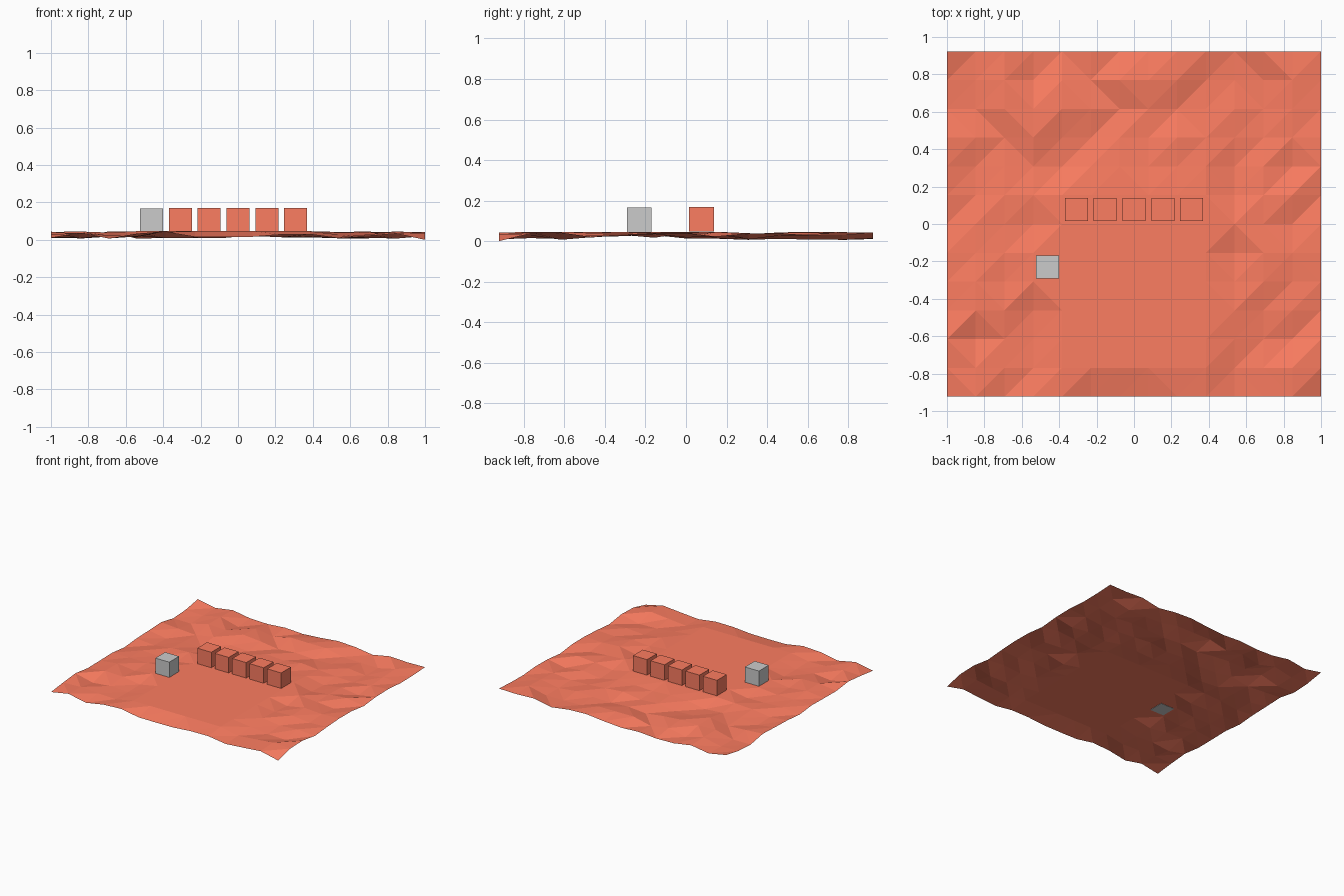
import bpy, bmesh, random

if "Cube" in bpy.data.objects:
    bpy.data.objects.remove(bpy.data.objects["Cube"])

random.seed(11)
NX, NY = 13, 12
CELL = 2 / NX
FLAT = 0.046          # height of the level clearing
BOX = 0.8 * CELL
CORNERS = {(0, 0): 0.01, (NX, 0): 0.0, (0, NY): 0.044, (NX, NY): 0.038}

red = bpy.data.materials.new("clay_red")
red.diffuse_color = (0.98, 0.205, 0.119, 1)
red.use_nodes = True
red.node_tree.nodes["Principled BSDF"].inputs["Base Color"].default_value = red.diffuse_color


def cell_pos(i, j):
    return (i - NX / 2) * CELL, (j - NY / 2) * CELL


def is_flat(i, j):
    clearing = 4 <= i <= 9 and 1 <= j <= 7
    box_pad = 3 <= i <= 4 and 4 <= j <= 5
    return clearing or box_pad


def height(i, j):
    h = random.uniform(0.006, 0.045)
    if is_flat(i, j):
        return FLAT
    return CORNERS.get((i, j), h)


def finish(name, bm, material=None):
    mesh = bpy.data.meshes.new(name)
    bm.to_mesh(mesh)
    bm.free()
    obj = bpy.data.objects.new(name, mesh)
    bpy.context.collection.objects.link(obj)
    if material:
        mesh.materials.append(material)
    return obj


# Uneven ground sheet, each cell split along its flatter diagonal
bm = bmesh.new()
grid = [[bm.verts.new((*cell_pos(i, j), height(i, j))) for j in range(NY + 1)]
        for i in range(NX + 1)]
for i in range(NX):
    for j in range(NY):
        a, b = grid[i][j], grid[i + 1][j]
        c, d = grid[i + 1][j + 1], grid[i][j + 1]
        if abs(a.co.z - c.co.z) <= abs(b.co.z - d.co.z) + 0.008:
            tris = ((a, b, c), (a, c, d))
        else:
            tris = ((a, b, d), (b, c, d))
        for tri in tris:
            bm.faces.new(tri)
finish("ground", bm, red)


# Boxes centred on ground cells
def add_box(name, i, j, bottom, material=None):
    bm = bmesh.new()
    bmesh.ops.create_cube(bm, size=BOX)
    obj = finish(name, bm, material)
    x, y = cell_pos(i + 0.5, j + 0.5)
    obj.location = (x, y, bottom + BOX / 2)


for k in range(5):
    add_box(f"red_box_{k + 1}", 4 + k, 6, FLAT + 0.0005, red)
add_box("grey_box", 3, 4, FLAT - 0.002)
